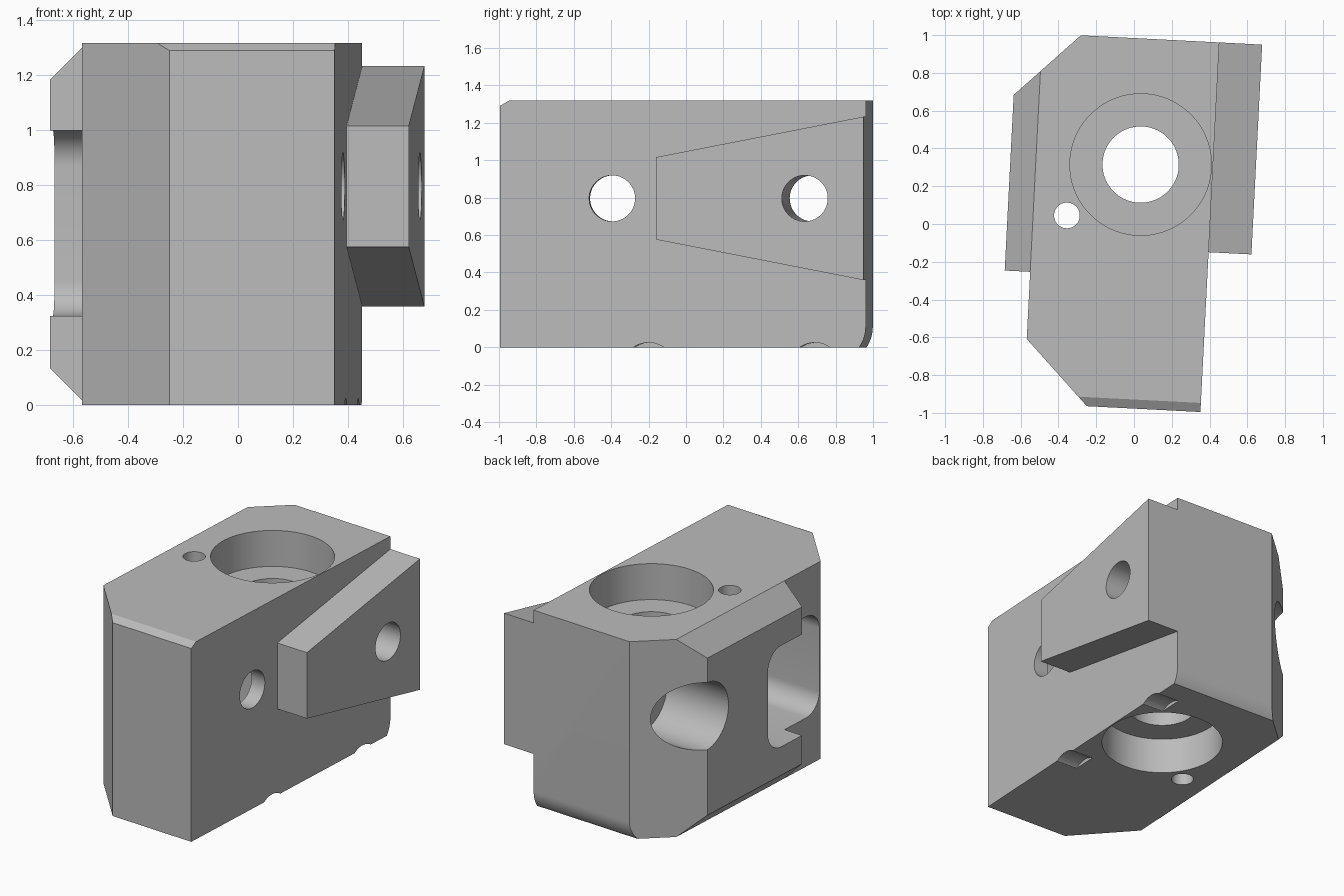
import bpy, bmesh, math
from mathutils import Matrix

default = bpy.data.objects.get("Cube")
if default:
    bpy.data.objects.remove(default, do_unlink=True)

steel = bpy.data.materials.new("plain_grey")
steel.use_nodes = True
steel.diffuse_color = (0.5, 0.5, 0.5, 1)
steel.node_tree.nodes["Principled BSDF"].inputs["Base Color"].default_value = (0.5, 0.5, 0.5, 1)

PLACE = {"x": lambda p, d: (d, p[0], p[1]),
         "y": lambda p, d: (p[0], d, p[1]),
         "z": lambda p, d: (p[0], p[1], d)}


def prism(name, profile, axis, low, high):
    """Extrude a closed profile along one axis."""
    bm = bmesh.new()
    ends = [[bm.verts.new(PLACE[axis](p, d)) for p in profile] for d in (low, high)]
    for ring in ends:
        bm.faces.new(ring)
    for i in range(len(profile)):
        j = (i + 1) % len(profile)
        bm.faces.new((ends[0][i], ends[0][j], ends[1][j], ends[1][i]))
    bmesh.ops.recalc_face_normals(bm, faces=bm.faces)
    mesh = bpy.data.meshes.new(name)
    bm.to_mesh(mesh)
    bm.free()
    mesh.materials.append(steel)
    obj = bpy.data.objects.new(name, mesh)
    bpy.context.collection.objects.link(obj)
    return obj


def arc(cx, cy, r, start, end, steps):
    angles = [math.radians(start + (end - start) * i / steps) for i in range(steps + 1)]
    return [(cx + r * math.cos(a), cy + r * math.sin(a)) for a in angles]


def circle(cx, cy, r):
    return arc(cx, cy, r, 0, 360, 64)[:-1]


def rounded_rect(x0, x1, y0, y1, r):
    return (arc(x1 - r, y1 - r, r, 0, 90, 12) + arc(x0 + r, y1 - r, r, 90, 180, 12)
            + arc(x0 + r, y0 + r, r, 180, 270, 12) + arc(x1 - r, y0 + r, r, 270, 360, 12))


H, BACK, FRONT = 1.318, 0.983, -0.976
LEFT, RIGHT, MID = -0.536, 0.402, 0.796

# Main block: chamfered top front edge, rounded bottom back edge
side = [(FRONT, 0), (FRONT, 1.29), (-0.928, H), (BACK, H)]
side += arc(BACK - 0.19, 0.11, 0.19, 0, -35.4, 8)[:-1] + [(BACK - 0.035, 0)]
block = prism("clamp_block", side, "x", LEFT, RIGHT)


def combine(tool, operation):
    mod = block.modifiers.new(operation, "BOOLEAN")
    mod.object, mod.operation, mod.solver = tool, operation, "EXACT"
    bpy.context.view_layer.objects.active = block
    bpy.ops.object.modifier_apply(modifier=mod.name)
    bpy.data.objects.remove(tool, do_unlink=True)


# Side flange and tapered wedge
flange = [(-0.45, 0), (LEFT, 0), (-0.671, 0.135), (-0.671, H - 0.135), (LEFT, H), (-0.45, H)]
combine(prism("flange", flange, "y", -0.281, 0.93), "UNION")
wedge = [(-0.129, MID - 0.22), (BACK, MID - 0.437), (BACK, MID + 0.437), (-0.129, MID + 0.22)]
combine(prism("wedge", wedge, "x", 0.3, 0.629), "UNION")

# Slanted corners, extended past the block
back_corner = [(-0.213, 1.1), (-0.771, 0.552), (-0.9, 1.1)]
front_corner = [(-0.077, -1.1), (-0.733, -0.438), (-0.9, -1.1)]
for corner in (back_corner, front_corner):
    combine(prism("corner", corner, "z", -0.1, 1.5), "DIFFERENCE")

# Vertical bore with a counterbore at each end, and a pin hole
BORE = (0.019, 0.316)
for profile, low, high in ((circle(*BORE, 0.202), -0.1, 1.5),
                           (circle(*BORE, 0.375), H - 0.24, 1.5),
                           (circle(*BORE, 0.375), -0.1, 0.24),
                           (circle(-0.357, 0.027, 0.068), -0.1, 1.5)):
    combine(prism("bore", profile, "z", low, high), "DIFFERENCE")

# Cross holes, deep rounded pocket, counterbore and bottom grooves
for profile, low, high in ((circle(-0.375, MID, 0.123), 0.1, 0.8),
                           (rounded_rect(-0.625, 0.055, 0.325, 1.0, 0.13), -0.9, 0.3),
                           (circle(0.668, MID, 0.123), -0.4, 0.8),
                           (circle(0.668, MID, 0.225), -0.9, -0.2),
                           (circle(-0.18, -0.115, 0.14), 0.25, 0.5),
                           (circle(0.71, -0.115, 0.14), 0.25, 0.5)):
    combine(prism("cross_cut", profile, "x", low, high), "DIFFERENCE")

# Slight turn about the vertical axis, smooth bores with sharp edges
block.data.transform(Matrix.Rotation(math.radians(-2.93), 4, "Z"))
bpy.ops.object.select_all(action="DESELECT")
block.select_set(True)
bpy.context.view_layer.objects.active = block
bpy.ops.object.shade_smooth_by_angle(angle=math.radians(25))
